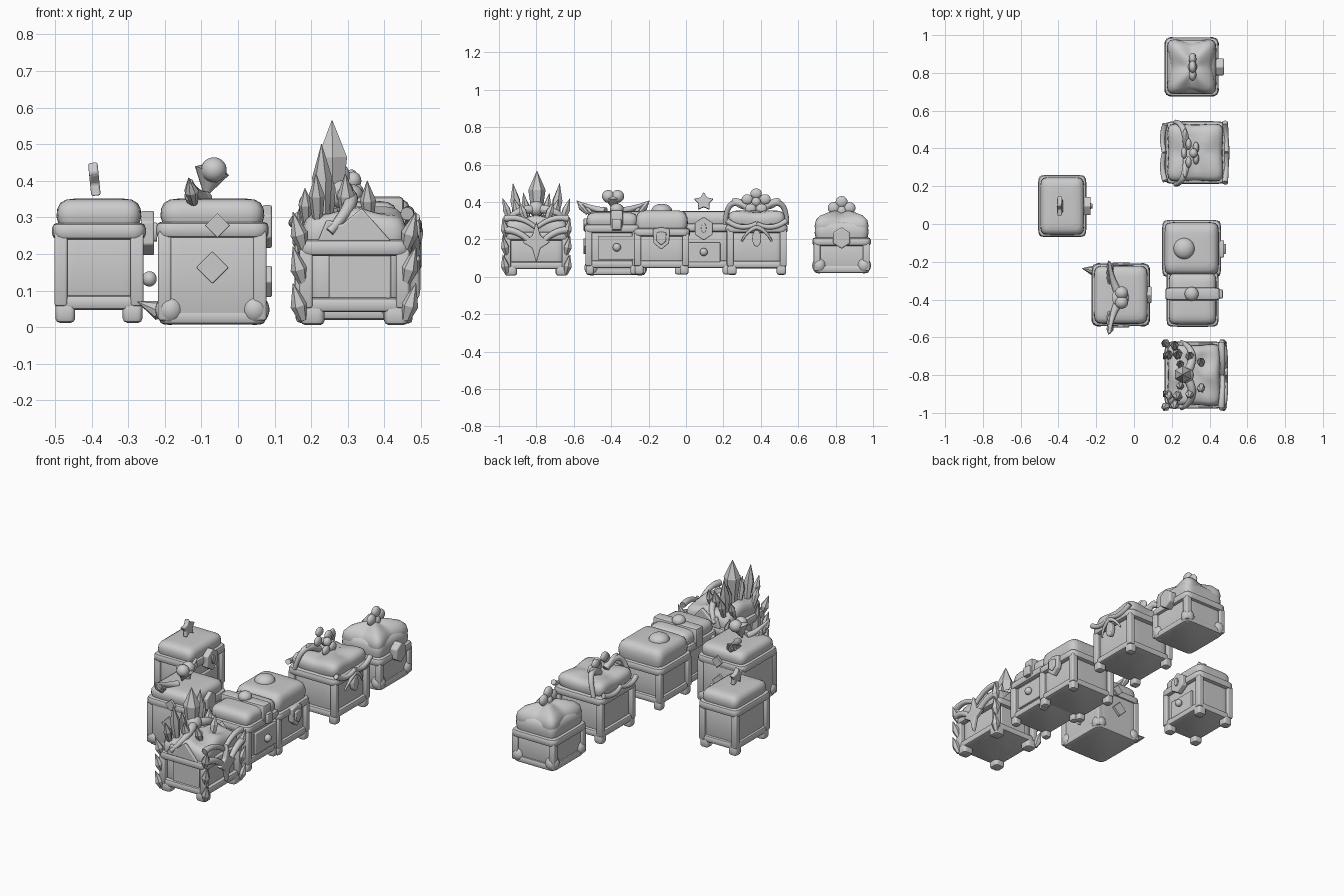
import bpy, bmesh, math
from math import sin, cos, pi
from mathutils import Vector, Matrix

if "Cube" in bpy.data.objects:
    bpy.data.objects.remove(bpy.data.objects["Cube"])

GREY = (0.6, 0.6, 0.6, 1)
mat = bpy.data.materials.new("plain grey")
mat.use_nodes = True
mat.diffuse_color = GREY
mat.node_tree.nodes["Principled BSDF"].inputs["Base Color"].default_value = GREY


def finish(name, bm, loc=(0, 0, 0), rot=(0, 0, 0), bevel=0, angle=40):
    bmesh.ops.recalc_face_normals(bm, faces=bm.faces)
    mesh = bpy.data.meshes.new(name)
    bm.to_mesh(mesh)
    bm.free()
    mesh.materials.append(mat)
    ob = bpy.data.objects.new(name, mesh)
    bpy.context.collection.objects.link(ob)
    ob.location, ob.rotation_euler = loc, rot
    if bevel:
        mod = ob.modifiers.new("soft edges", "BEVEL")
        mod.width, mod.segments = bevel, 3
    bpy.context.view_layer.objects.active = ob
    ob.select_set(True)
    bpy.ops.object.shade_smooth_by_angle(angle=math.radians(angle))
    ob.select_set(False)
    return ob


def skin(bm, rings):
    for a, b in zip(rings, rings[1:]):
        for i in range(len(a)):
            j = (i + 1) % len(a)
            bm.faces.new((a[i], a[j], b[j], b[i]))
    bm.faces.new(rings[0])
    bm.faces.new(rings[-1])


def loft(name, c, hx, hy, profile, p=10, pinch=0, lift=0):
    """Stack of rounded rectangles; profile holds (inset, z)."""
    bm, rings, n = bmesh.new(), [], 64
    for inset, z in profile:
        ring = []
        for i in range(n):
            t = 2 * pi * (i + 0.5) / n
            r = (abs(cos(t)) ** p + abs(sin(t)) ** p) ** (-1 / p)
            side = cos(2 * t) ** 2
            r *= 1 - pinch * side
            ring.append(bm.verts.new((r * cos(t) * (hx - inset), r * sin(t) * (hy - inset),
                                      z + lift * (1 - side))))
        rings.append(ring)
    skin(bm, rings)
    return finish(name, bm, (c[0], c[1], 0))


def slab(name, c, hx, hy, z0, z1, r=0.012, p=12):
    prof = [(r, z0), (r * 0.3, z0 + r * 0.3), (0, z0 + r), (0, z1 - r), (r * 0.3, z1 - r * 0.3), (r, z1)]
    return loft(name, c, hx, hy, prof, p)


def blob(name, loc, size, rot=(0, 0, 0)):
    bm = bmesh.new()
    bmesh.ops.create_uvsphere(bm, u_segments=24, v_segments=14, radius=1)
    bmesh.ops.scale(bm, vec=size, verts=bm.verts)
    return finish(name, bm, loc, rot)


def plate(name, outline, loc, thick, rot=(0, 0, 0), bevel=0.005):
    """Outline in local y and z, extruded along x."""
    bm = bmesh.new()
    rings = [[bm.verts.new((s * thick / 2, y, z)) for y, z in outline] for s in (-1, 1)]
    skin(bm, rings)
    return finish(name, bm, loc, rot, bevel)


def polygon(n, ry, rz, phase=0, inner=1):
    return [(ry * k * cos(phase + 2 * pi * i / n), rz * k * sin(phase + 2 * pi * i / n))
            for i in range(n) for k in [inner if i % 2 else 1]]


def shard(name, base, tip, r, belly=0.6, n=6):
    """Faceted spindle from base to tip."""
    base, tip = Vector(base), Vector(tip)
    q = (tip - base).to_track_quat("Z", "Y")
    bm, rings = bmesh.new(), []
    for f, w in ((0, 0.5), (belly, 1), (1, 0.03)):
        rings.append([bm.verts.new(base.lerp(tip, f) + q @ Vector((r * w * cos(2 * pi * i / n),
                     r * w * sin(2 * pi * i / n), 0))) for i in range(n)])
    skin(bm, rings)
    return finish(name, bm, angle=20)


def horn(name, pts, r0, r1, n=14):
    """Tapered tube through a quadratic curve of three points."""
    a, b, c = map(Vector, pts)
    bm, rings, steps = bmesh.new(), [], 14
    for k in range(steps + 1):
        t = k / steps
        pos = a * (1 - t) ** 2 + b * 2 * t * (1 - t) + c * t * t
        q = ((b - a) * (1 - t) + (c - b) * t).to_track_quat("Z", "Y")
        r = r0 + (r1 - r0) * t
        rings.append([bm.verts.new(pos + q @ Vector((r * cos(2 * pi * i / n), r * sin(2 * pi * i / n), 0)))
                      for i in range(n)])
    skin(bm, rings)
    return finish(name, bm)


def corners(c, dx, dy):
    return [(c[0] + sx * dx, c[1] + sy * dy) for sx in (-1, 1) for sy in (-1, 1)]


def chest(name, c, hx, hy, z0, rim, top, post=0.018, foot=0.03, round_feet=False, recess=0.016,
          pinch=0, lift=0):
    """Recessed box with corner posts, base rim, feet, lid lip and soft lid."""
    base = z0 + (0 if round_feet else 0.035)
    slab(name + "_box", c, hx - recess, hy - recess, base, rim + 0.03)
    slab(name + "_base", c, hx - 0.003, hy - 0.003, base, base + 0.04)
    for x, y in corners(c, hx - post, hy - post):
        slab(name + "_post", (x, y), post, post, base + 0.01, rim + 0.02, 0.008, 6)
    for x, y in corners(c, hx - foot, hy - foot):
        if round_feet:
            blob(name + "_foot", (x, y, z0 + 0.04), (foot * 1.25, foot * 1.25, 0.042))
        else:
            slab(name + "_foot", (x, y), foot * 0.9, foot * 0.9, z0, base + 0.02, 0.012, 4)
    slab(name + "_lid_lip", c, hx + 0.006, hy + 0.006, rim, rim + 0.045, 0.014)
    h = top - rim - 0.04
    prof = [(0.012, 0), (0.006, 0.3), (0.008, 0.6), (0.016, 0.82), (0.032, 0.95), (0.06, 1), (0.1, 1)]
    loft(name + "_lid", c, hx, hy, [(i, rim + 0.04 + f * h) for i, f in prof], 9, pinch, lift)


HALF = pi / 2

# Star chest
c = (-0.38, 0.095)
chest("star_chest", c, 0.122, 0.158, 0.012, 0.24, 0.352)
plate("star_chest_topper", polygon(10, 0.055, 0.052, HALF, 0.55), (-0.392, 0.095, 0.4), 0.026, (0, -0.1, 0))
plate("star_chest_lock", polygon(6, 0.055, 0.062, HALF), (-0.247, 0.095, 0.257), 0.036)
plate("star_chest_keyhole", polygon(12, 0.014, 0.026), (-0.226, 0.095, 0.26), 0.01, bevel=0.002)
plate("star_chest_drawer", polygon(4, 0.125, 0.075, pi / 4), (-0.267, 0.095, 0.13), 0.014)
blob("star_chest_knob", (-0.242, 0.095, 0.132), (0.02, 0.021, 0.021))

# Winged heart chest
c = (-0.07, -0.375)
chest("heart_chest", c, 0.148, 0.16, 0.008, 0.243, 0.352, foot=0.032, round_feet=True, recess=0.004)
for s in (-1, 1):
    blob("heart_lobe", (-0.066, -0.39 + s * 0.025, 0.43), (0.035, 0.034, 0.034))
    horn("wing_arm", ((-0.09, -0.39 + s * 0.04, 0.35), (-0.12, -0.39 + s * 0.1, 0.36),
                      (-0.13, -0.39 + s * 0.19, 0.4)), 0.022, 0.006)
    for k in range(4):
        y = -0.39 + s * (0.07 + 0.032 * k)
        shard("wing_feather", (-0.12, y - s * 0.03, 0.29 + 0.016 * k),
              (-0.135, y + s * 0.03, 0.37 + 0.013 * k), 0.02, 0.5, 8)
    for z, r in ((0.163, 0.044), (0.278, 0.034)):
        plate("side_diamond", polygon(4, r, r), (-0.07 + (0.014 if z > 0.2 else 0), c[1] + s * 0.164, z),
              0.016, (0, 0, HALF), 0.003)
shard("heart_point", (-0.068, -0.39, 0.44), (-0.09, -0.39, 0.355), 0.048, 0.15, 16)
shard("corner_spike", (-0.2, -0.25, 0.04), (-0.275, -0.235, 0.07), 0.028, 0.2, 8)
plate("heart_chest_lock", polygon(6, 0.05, 0.06, HALF), (0.08, c[1], 0.275), 0.025)
plate("heart_chest_gem", polygon(4, 0.04, 0.045), (0.082, c[1], 0.125), 0.022)

# Crystal chest
c = (0.318, -0.8)
chest("crystal_chest", c, 0.15, 0.172, 0.006, 0.195, 0.33, foot=0.036, recess=0.024, pinch=0.05, lift=-0.02)
shard("main_crystal", (0.26, -0.797, 0.3), (0.257, -0.797, 0.565), 0.046, 0.62)
for s in (-1, 1):
    for dx, dy, z, lean, r in ((-0.07, 0.055, 0.45, 0.015, 0.022), (-0.085, 0.11, 0.5, 0.015, 0.028),
                               (-0.1, 0.145, 0.42, 0.035, 0.022), (-0.02, 0.09, 0.42, 0.03, 0.024),
                               (0.04, 0.06, 0.4, 0.03, 0.022), (-0.13, 0.1, 0.38, 0.03, 0.02)):
        x, y = c[0] + dx, c[1] + s * dy
        shard("side_crystal", (x, y - s * 0.015, 0.27), (x - 0.005, y + s * lean, z), r, 0.6)
    horn("crown_horn", ((0.29, c[1] + s * 0.03, 0.36), (0.34, c[1] + s * 0.13, 0.36),
                        (0.25, c[1] + s * 0.175, 0.26)), 0.024, 0.012)
    horn("front_collar", ((0.47, c[1] + s * 0.165, 0.25), (0.485, c[1] + s * 0.08, 0.25),
                          (0.482, c[1], 0.15)), 0.02, 0.014)
    horn("front_brow", ((0.462, c[1] + s * 0.17, 0.31), (0.47, c[1] + s * 0.08, 0.33),
                        (0.47, c[1], 0.26)), 0.018, 0.012)
    for z in (0.02, 0.12, 0.215):
        for sx in (-1, 1):
            shard("corner_leaf", (c[0] + sx * 0.14, c[1] + s * 0.16, z),
                  (c[0] + sx * 0.168, c[1] + s * 0.18, z + 0.1), 0.024, 0.4)
    plate("side_frame", polygon(4, 0.12, 0.1, pi / 4), (c[0] + 0.015, c[1] + s * 0.152, 0.128), 0.012,
          (0, 0, HALF))
    plate("side_gable", [(-0.1, 0), (0.1, 0), (0.075, 0.06), (0.035, 0.045), (-0.02, 0.09)],
          (c[0], c[1] + s * 0.166, 0.235), 0.02, (0, 0, HALF))
    shard("wall_crystal", (0.2, c[1] + s * 0.1, 0.05), (0.16, c[1] + s * 0.1, 0.3), 0.03, 0.5)
plate("front_star", polygon(8, 0.075, 0.112, HALF, 0.42), (0.484, c[1], 0.185), 0.028, bevel=0.008)
blob("crown_orb", (0.275, -0.8, 0.365), (0.042, 0.042, 0.042))

# Strapped chest
c = (0.31, -0.395)
chest("strap_chest", c, 0.132, 0.143, 0.012, 0.235, 0.345, foot=0.024)
slab("lid_strap", (0.31, -0.37), 0.143, 0.034, 0.245, 0.357)
blob("strap_knob", (0.305, -0.37, 0.362), (0.037, 0.037, 0.03))
slab("front_clasp", (0.45, -0.37), 0.02, 0.024, 0.25, 0.31, 0.008)
plate("strap_chest_drawer", polygon(4, 0.14, 0.09, pi / 4), (0.436, -0.37, 0.155), 0.016)
blob("drawer_knob", (0.452, -0.37, 0.157), (0.02, 0.022, 0.022))

# Cushion lid chest
c = (0.305, -0.13)
chest("cushion_chest", c, 0.15, 0.146, 0.012, 0.215, 0.355, foot=0.026, recess=0.018)
shield = [(-0.045, 0.05), (0, 0.06), (0.045, 0.05), (0.042, -0.025), (0, -0.06), (-0.042, -0.025)]
plate("shield_lock", shield, (0.462, -0.132, 0.205), 0.03)
plate("shield_face", [(y * 0.6, z * 0.6) for y, z in shield], (0.48, -0.132, 0.205), 0.014)
blob("lid_dome", (0.265, -0.13, 0.352), (0.056, 0.056, 0.038))

# Flower chest
c = (0.325, 0.378)
chest("flower_chest", c, 0.155, 0.16, 0.01, 0.235, 0.345, foot=0.028, recess=0.02, pinch=0.04, lift=0.01)
for k in range(5):
    a = HALF + k * 2 * pi / 5
    blob("flower_petal", (0.3 - 0.035 * sin(a), 0.375 + 0.05 * cos(a), 0.4 + 0.045 * sin(a)),
         (0.016, 0.03, 0.027))
blob("flower_centre", (0.315, 0.375, 0.4), (0.022, 0.025, 0.025))
for s in (-1, 1):
    horn("lid_garland", ((0.28, 0.375 + s * 0.03, 0.36), (0.27, 0.375 + s * 0.16, 0.46),
                         (0.22, 0.375 + s * 0.165, 0.28)), 0.02, 0.012)
    blob("flower_leaf", (0.27, 0.375 + s * 0.085, 0.39), (0.014, 0.05, 0.022), (s * 0.5, 0, 0))
    horn("ribbon_tail", ((0.492, 0.378, 0.265), (0.5, 0.378 + s * 0.05, 0.25),
                         (0.482, 0.378 + s * 0.08, 0.19)), 0.013, 0.005)
    horn("lip_scroll", ((0.482, 0.378 + s * 0.16, 0.3), (0.49, 0.378 + s * 0.08, 0.24),
                        (0.49, 0.378, 0.285)), 0.015, 0.012)
    horn("back_scroll", ((0.165, 0.378 + s * 0.15, 0.3), (0.14, 0.378 + s * 0.08, 0.27),
                         (0.16, 0.378, 0.3)), 0.015, 0.012)
plate("flower_pendant", polygon(16, 0.024, 0.045), (0.487, 0.378, 0.205), 0.028)

# Pillow chest
c = (0.305, 0.832)
chest("pillow_chest", c, 0.137, 0.15, 0.02, 0.165, 0.3, foot=0.03, round_feet=True, recess=0.012)
loft("pillow", c, 0.135, 0.152, [(0.02, 0.22), (0.004, 0.26), (0.012, 0.295), (0.035, 0.318), (0.08, 0.335),
                                 (0.11, 0.343)], 8, 0.12, 0.01)
plate("hexagon_lock", polygon(6, 0.052, 0.058, HALF), (0.452, 0.832, 0.207), 0.05, bevel=0.008)
for dy, z in ((0, 0.4), (-0.042, 0.368), (0.042, 0.368)):
    blob("clover_lobe", (0.31, 0.832 + dy, z), (0.02, 0.032, 0.031))
blob("clover_stem", (0.31, 0.832, 0.35), (0.024, 0.028, 0.03))
